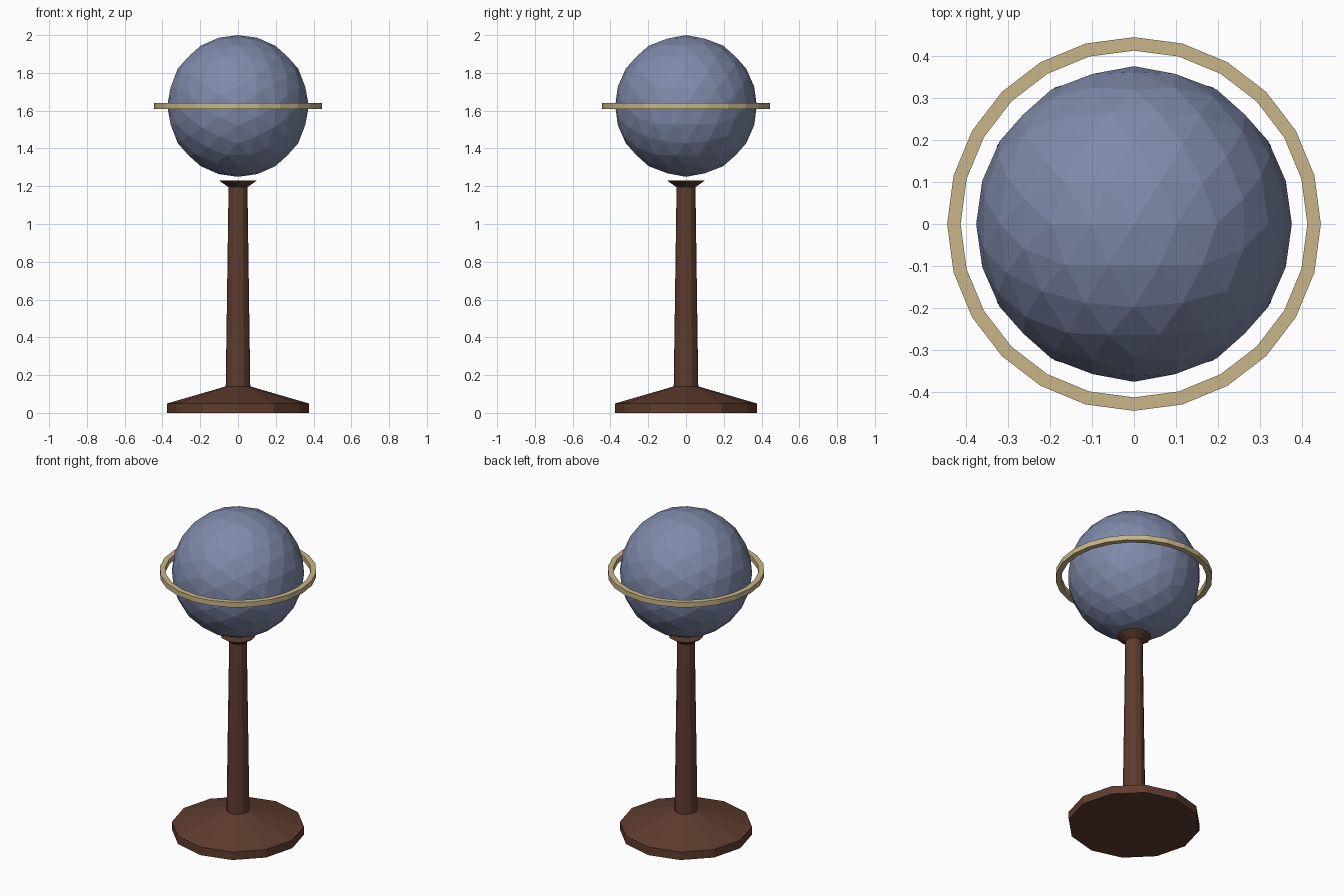
import bpy, bmesh, math
from mathutils import Vector

cube = bpy.data.objects.get("Cube")
if cube:
    bpy.data.objects.remove(cube)


def material(name, hex_code):
    srgb = [int(hex_code[i:i + 2], 16) / 255 for i in (0, 2, 4)]
    col = [c / 12.92 if c < 0.04045 else ((c + 0.055) / 1.055) ** 2.4 for c in srgb] + [1]
    mat = bpy.data.materials.new(name)
    mat.use_nodes = True
    mat.diffuse_color = col
    mat.node_tree.nodes["Principled BSDF"].inputs["Base Color"].default_value = col
    return mat


def finish(name, bm, mat, z=0):
    bmesh.ops.recalc_face_normals(bm, faces=bm.faces)
    mesh = bpy.data.meshes.new(name)
    bm.to_mesh(mesh)
    bm.free()
    mesh.materials.append(mat)
    obj = bpy.data.objects.new(name, mesh)
    obj.location.z = z
    bpy.context.collection.objects.link(obj)
    return obj


def lathe(name, profile, sides, mat, z=0, closed=False):
    """Turn a (radius, height) profile around z; open profiles get flat caps."""
    bm = bmesh.new()
    rings = []
    for r, h in profile:
        angles = [math.tau * i / sides for i in range(sides)]
        rings.append([bm.verts.new((r * math.cos(a), r * math.sin(a), h)) for a in angles])
    pairs = list(zip(rings, rings[1:]))
    if closed:
        pairs.append((rings[-1], rings[0]))
    else:
        bm.faces.new(rings[0])
        bm.faces.new(rings[-1])
    for low, high in pairs:
        for i in range(sides):
            j = (i + 1) % sides
            bm.faces.new((low[i], low[j], high[j], high[i]))
    return finish(name, bm, mat, z)


def faceted_ball(name, radius, mat, z):
    """Icosahedron with an edge on top, split twice onto the sphere."""
    bm = bmesh.new()
    phi = (1 + math.sqrt(5)) / 2
    for a in (-1, 1):
        for b in (-phi, phi):
            for co in ((a, 0, b), (b, a, 0), (0, b, a)):
                bm.verts.new(Vector(co).normalized() * radius)
    bmesh.ops.convex_hull(bm, input=bm.verts)
    for _ in range(2):
        bmesh.ops.subdivide_edges(bm, edges=bm.edges[:], cuts=1, use_grid_fill=True)
        for v in bm.verts:
            v.co = v.co.normalized() * radius
    return finish(name, bm, mat, z)


wood = material("dark_wood", "5f3c2e")
blue = material("slate_blue", "7f8aaa")
brass = material("pale_brass", "c8b688")

CENTRE = 1.625

# Turned stand: foot, tapered column and flared cup
lathe("foot", [(0.375, 0), (0.375, 0.05), (0.065, 0.14)], 12, wood)
lathe("column", [(0.065, 0.14), (0.05, 1.2)], 12, wood)
lathe("cup", [(0.05, 1.195), (0.1, 1.23)], 12, wood)

# Globe and the flat ring around its middle
faceted_ball("globe", 0.375, blue, CENTRE)
lathe("globe_ring", [(0.412, -0.016), (0.444, -0.016), (0.444, 0.016), (0.412, 0.016)],
      24, brass, CENTRE, closed=True)
